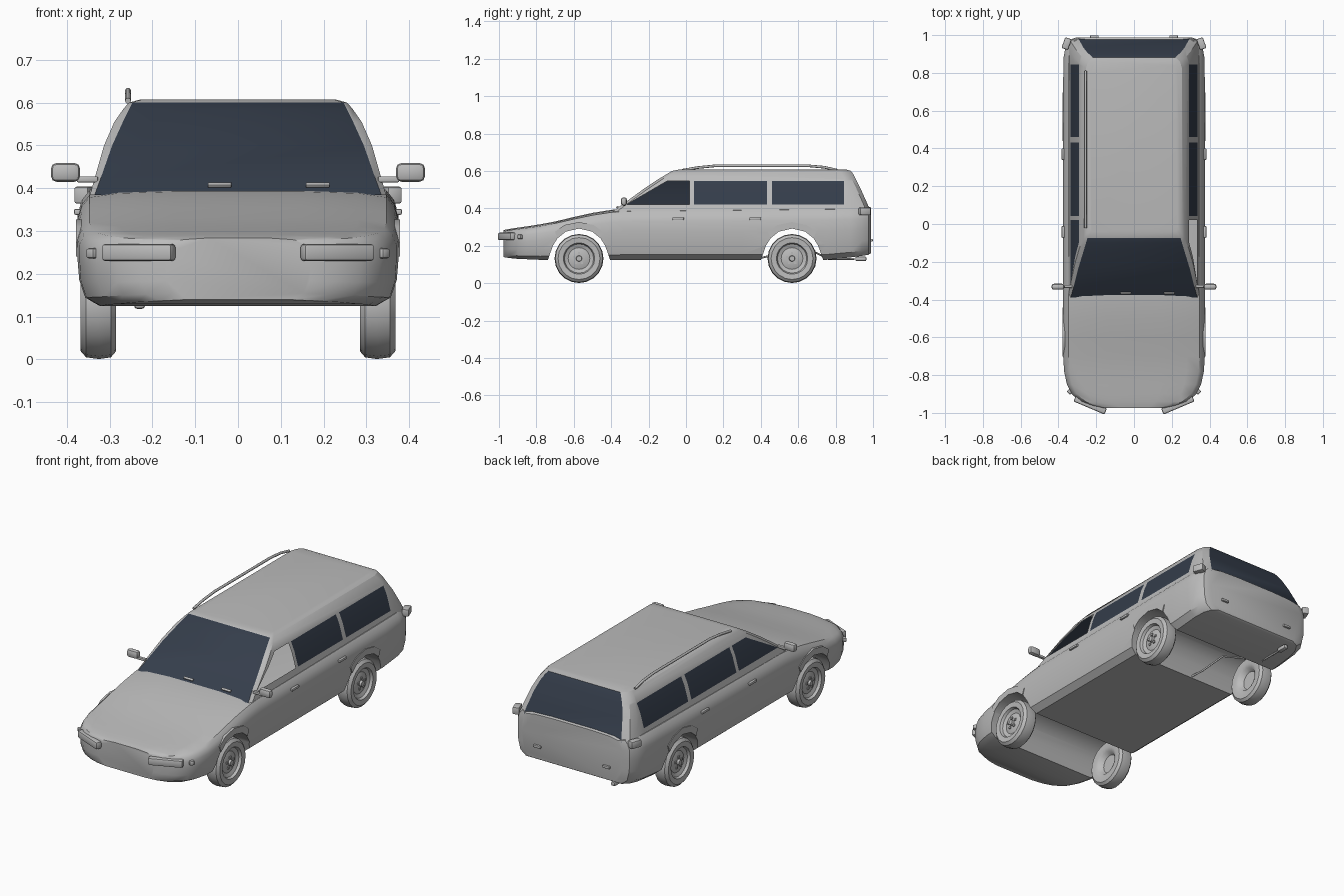
import bpy, bmesh, math
from mathutils import Vector, Matrix

if "Cube" in bpy.data.objects:
    bpy.data.objects.remove(bpy.data.objects["Cube"])


def material(name, rgb):
    m = bpy.data.materials.new(name)
    m.use_nodes = True
    m.diffuse_color = (*rgb, 1)
    m.node_tree.nodes["Principled BSDF"].inputs["Base Color"].default_value = (*rgb, 1)
    return m


GREY = material("body grey", (0.5, 0.5, 0.5))
GLASS = material("dark blue glass", (0.035, 0.047, 0.07))


def finish(bm, name, mats=(GREY,), angle=35, normals=True):
    if normals:
        bmesh.ops.recalc_face_normals(bm, faces=bm.faces)
    me = bpy.data.meshes.new(name)
    bm.to_mesh(me)
    bm.free()
    ob = bpy.data.objects.new(name, me)
    bpy.context.collection.objects.link(ob)
    for m in mats:
        me.materials.append(m)
    smooth(ob, angle)
    return ob


def smooth(ob, angle=35):
    bpy.ops.object.select_all(action='DESELECT')
    ob.select_set(True)
    bpy.context.view_layer.objects.active = ob
    bpy.ops.object.shade_smooth_by_angle(angle=math.radians(angle))


def loft(bm, rings):
    rows = [[bm.verts.new(p) for p in r] for r in rings]
    n = len(rows[0])
    for a, b in zip(rows, rows[1:]):
        for i in range(n):
            j = (i + 1) % n
            bm.faces.new((a[i], a[j], b[j], b[i]))
    return rows


def box(name, centre, size, bevel=0.004, turn=0, tilt=0):
    bm = bmesh.new()
    bmesh.ops.create_cube(bm, size=1)
    bmesh.ops.scale(bm, vec=size, verts=bm.verts)
    if bevel:
        bmesh.ops.bevel(bm, geom=bm.edges[:], offset=bevel, segments=2, affect='EDGES', profile=0.5)
    bmesh.ops.transform(bm, verts=bm.verts, matrix=Matrix.Translation(centre)
                        @ Matrix.Rotation(turn, 4, 'Z') @ Matrix.Rotation(tilt, 4, 'X'))
    return finish(bm, name)


def prism(name, outline, x0, x1):
    bm = bmesh.new()
    rows = loft(bm, [[(x, y, z) for y, z in outline] for x in (x0, x1)])
    for r in rows:
        bm.faces.new(r)
    return finish(bm, name)


def pipe(name, points, radius):
    cu = bpy.data.curves.new(name, 'CURVE')
    cu.dimensions = '3D'
    cu.bevel_depth, cu.bevel_resolution, cu.use_fill_caps = radius, 2, True
    sp = cu.splines.new('POLY')
    sp.points.add(len(points) - 1)
    for p, co in zip(sp.points, points):
        p.co = (*co, 1)
    ob = bpy.data.objects.new(name, cu)
    bpy.context.collection.objects.link(ob)
    cu.materials.append(GREY)


# Lower body: cross-sections along the length (y, half width, top z, bottom z)
STATIONS = [(-.975, .17, .284, .14), (-.962, .23, .287, .137), (-.94, .285, .291, .134),
            (-.9, .33, .297, .13), (-.85, .355, .304, .128), (-.78, .37, .315, .125),
            (-.7, .375, .33, .125), (-.6, .375, .354, .125), (-.5, .375, .376, .125),
            (-.4, .375, .392, .125), (-.33, .375, .398, .125), (.3, .375, .404, .125),
            (.75, .375, .409, .125), (.88, .373, .41, .138), (.94, .362, .41, .146),
            (.975, .34, .41, .152), (.988, .305, .405, .16)]


def section(y, w, top, low):
    shape = [(0, .05), (.1, .016), (.3, .003), (.55, 0), (.75, 0), (.87, .01), (.95, .028)]
    half = [(w - d, low + f * (top - low)) for f, d in shape]
    half += [(w * .75, top - .004), (w * .4, top)]
    return [(x, y, z) for x, z in half] + [(-x, y, z) for x, z in reversed(half)]


bm = bmesh.new()
rows = loft(bm, [section(*s) for s in STATIONS])
bm.faces.new(rows[0])
bm.faces.new(rows[-1])
body = finish(bm, "lower_body")

# Wheel arches: tunnels cut across the body, with a raised lip on each side
ARCH = [(-.168, .12), (-.14, .2), (-.115, .24), (-.07, .276), (0, .292),
        (.07, .276), (.115, .24), (.14, .2), (.168, .12)]
AXLES = {"front": -.572, "rear": .567}
for end, yc in AXLES.items():
    outline = [(yc + y, z) for y, z in ARCH]
    cutter = prism("arch_cutter", [(yc - .185, .05)] + outline + [(yc + .185, .05)], -.6, .6)
    cutter.hide_render = True
    mod = body.modifiers.new("arch", 'BOOLEAN')
    mod.operation, mod.solver, mod.object = 'DIFFERENCE', 'EXACT', cutter
    bpy.context.view_layer.objects.active = body
    bpy.ops.object.modifier_apply(modifier=mod.name)
    bpy.data.objects.remove(cutter)
    lip = outline[2:-2]
    outer = [(yc + (y - yc) * 1.12, z + .035) for y, z in lip]
    for side, s in (("left", 1), ("right", -1)):
        prism(f"{end}_{side}_arch_lip", lip + outer[::-1], s * .35, s * .379)
smooth(body)

# Cabin: rings upwards (z, front y, front glass half width, side half width, rear y)
LEVELS = [(.384, -.39, .335, .346, .985), (.42, -.342, .322, .336, .972),
          (.5, -.232, .294, .313, .936), (.555, -.15, .269, .289, .909),
          (.585, -.1, .254, .268, .893), (.6, -.075, .247, .255, .882), (.607, -.04, .225, .23, .86)]


def cabin_ring(z, yf, wf, w, yr):
    half = [(wf, yf), (w, yf + .022), (w, yr - .06), (w - .012, yr - .022), (w * .86, yr)]
    return [(x, y, z) for x, y in half] + [(-x, y, z) for x, y in reversed(half)]


bm = bmesh.new()
rows = loft(bm, [cabin_ring(*v) for v in LEVELS])
bm.faces.new(rows[-1])
bmesh.ops.recalc_face_normals(bm, faces=bm.faces)


def is_side(f):
    c = f.calc_center_median()
    return abs(f.normal.x) > .8 and c.z < .56


# Window outlines cut into the cabin sides
SLOPE_POINT, SLOPE = Vector((0, -.318, .42)), Vector((0, -.125, .215))
WINDOWS = [(-.4, .02), (.042, .432), (.46, .845)]
cuts = [(Vector((0, 0, z)), Vector((0, 0, 1))) for z in (.42, .547)]
cuts += [(Vector((0, y, 0)), Vector((0, 1, 0))) for w in WINDOWS for y in w if y > -.3]
cuts.append((SLOPE_POINT, SLOPE))
for co, no in cuts:
    faces = [f for f in bm.faces if is_side(f)]
    geom = faces + list({e for f in faces for e in f.edges}) + list({v for f in faces for v in f.verts})
    bmesh.ops.bisect_plane(bm, geom=geom, plane_co=co, plane_no=no, dist=1e-5)
bm.normal_update()
open_window = []
for f in bm.faces:
    c, n = f.calc_center_median(), f.normal
    if is_side(f):
        behind_pillar = (c - SLOPE_POINT).dot(SLOPE) < 0 or c.y > 0
        behind_pillar = behind_pillar or (c - SLOPE_POINT).yz.dot(Vector((.125, -.215))) > 0
        if .42 < c.z < .547 and behind_pillar and any(a < c.y < b for a, b in WINDOWS):
            f.material_index = 1
            if c.x > 0 and c.y < .02:
                open_window.append(f)
    elif abs(c.x) < .01 and c.z < .6 and abs(n.y) > .3:
        f.material_index = 1
bmesh.ops.delete(bm, geom=open_window, context='FACES')
finish(bm, "cabin", (GREY, GLASS), 30, normals=False)

# Wheels: one lathe profile (offset outwards, radius)
TYRE = [(.03, 0), (.03, .05), (.008, .065), (0, .085), (0, .113), (.012, .127), (.04, .131),
        (.07, .127), (.083, .112), (.08, .084), (.066, .078), (.058, .058), (.066, .034),
        (.066, .016), (.078, .014), (.078, 0)]
for end, yc in AXLES.items():
    for side, s in (("left", 1), ("right", -1)):
        bm = bmesh.new()
        vs = [bm.verts.new((u, 0, r)) for u, r in TYRE]
        es = [bm.edges.new(p) for p in zip(vs, vs[1:])]
        bmesh.ops.spin(bm, geom=vs + es, cent=(0, 0, 0), axis=(1, 0, 0), angle=math.tau, steps=20)
        bmesh.ops.remove_doubles(bm, verts=bm.verts, dist=1e-4)
        for k in range(5):
            a = math.tau * k / 5
            bmesh.ops.create_cube(bm, size=.012, matrix=Matrix.Translation(
                (.066, .028 * math.sin(a), .028 * math.cos(a))))
        bmesh.ops.transform(bm, verts=bm.verts, matrix=Matrix.Translation((s * .285, yc, .132))
                            @ Matrix.Rotation(0 if s > 0 else math.pi, 4, 'Z'))
        finish(bm, f"{end}_{side}_wheel")

# Paired fittings
for side, s in (("left", 1), ("right", -1)):
    box(f"{side}_headlight", (s * .232, -.958, .25), (.178, .034, .04), .008, s * .4)
    box(f"{side}_marker_lamp", (s * .337, -.885, .248), (.026, .03, .024), .006, s * .8)
    box(f"{side}_mirror", (s * .403, -.332, .437), (.068, .032, .044), .013)
    box(f"{side}_mirror_arm", (s * .352, -.33, .421), (.05, .016, .014), .003)
    box(f"{side}_tail_light", (s * .357, .955, .384), (.036, .06, .04), .006, s * .35)
    box(f"{side}_plate_lamp", (s * .21, .99, .23), (.045, .018, .014))
    for door, y in (("front", -.042), ("rear", .37)):
        box(f"{door}_{side}_door_handle", (s * .375, y, .345), (.016, .062, .014))

# Wipers, roof rail on one side, exhaust
for name, x in (("right_wiper", -.043), ("left_wiper", .186)):
    box(name, (x, -.367, .408), (.055, .012, .007), .001, 0, .6)
pipe("roof_rail", [(-.257, -.02, .604), (-.257, .06, .618), (-.257, .16, .628),
                   (-.257, .65, .628), (-.257, .74, .62), (-.257, .81, .604)], .007)
pipe("exhaust_pipe", [(-.05, .38, .13), (-.08, .46, .15), (-.12, .58, .2), (-.2, .7, .16),
                      (-.23, .76, .13), (-.23, .9, .13)], .005)
box("exhaust_tip", (-.23, .935, .13), (.026, .06, .024), .008)
